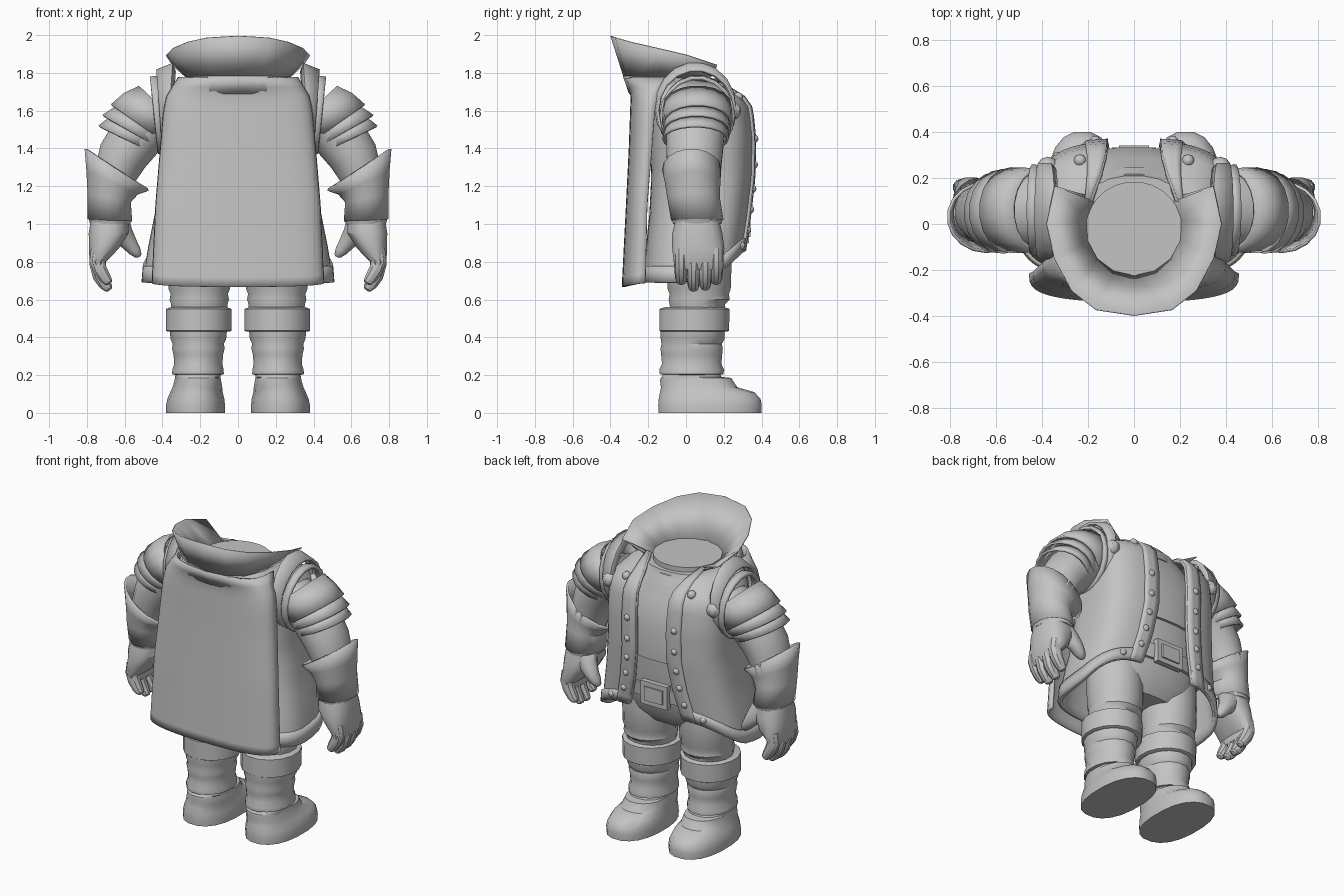
import bpy, bmesh, math
from math import sin, cos, pi, radians, asin

grey = bpy.data.materials.new("light_grey")
grey.diffuse_color = (0.55, 0.55, 0.55, 1)


def finish(name, bm, mirror=False, thick=0):
    bmesh.ops.recalc_face_normals(bm, faces=bm.faces)
    me = bpy.data.meshes.new(name)
    bm.to_mesh(me)
    bm.free()
    me.materials.append(grey)
    ob = bpy.data.objects.new(name, me)
    bpy.context.collection.objects.link(ob)
    if mirror:
        m = ob.modifiers.new("Mirror", 'MIRROR')
        m.merge_threshold = 0.002
    if thick:
        s = ob.modifiers.new("Solidify", 'SOLIDIFY')
        s.thickness, s.offset = thick, 0
    return ob


def spow(v, p):
    return math.copysign(abs(v) ** p, v)


def tube(name, secs, n=16, p=1, mirror=True, thick=0, caps=True):
    """Loft of rings (x, y, z, rx, ry, tilt about the y axis in degrees)."""
    bm, rings = bmesh.new(), []
    for s in secs:
        x, y, z, rx, ry = s[:5]
        t = radians(s[5]) if len(s) > 5 else 0
        ring = []
        for i in range(n):
            a = 2 * pi * (i + .5) / n
            d = rx * spow(cos(a), p)
            ring.append(bm.verts.new((x + d * cos(t), y + ry * spow(sin(a), p), z + d * sin(t))))
        rings.append(ring)
    for a, b in zip(rings, rings[1:]):
        for i in range(n):
            j = (i + 1) % n
            bm.faces.new((a[i], a[j], b[j], b[i]))
    if caps and not thick:
        bm.faces.new(rings[0])
        bm.faces.new(rings[-1])
    return finish(name, bm, mirror, thick)


def sheet(name, f, nu, nv, thick, u=(0, 1), v=(0, 1)):
    """Mirrored sheet from a function of u and v."""
    bm = bmesh.new()
    g = [[bm.verts.new(f(u[0] + (u[1] - u[0]) * i / nu, v[0] + (v[1] - v[0]) * j / nv))
          for j in range(nv + 1)] for i in range(nu + 1)]
    for i in range(nu):
        for j in range(nv):
            bm.faces.new((g[i][j], g[i + 1][j], g[i + 1][j + 1], g[i][j + 1]))
    return finish(name, bm, True, thick)


def look(table, z):
    """Linear interpolation in rows (z, a, b, ...)."""
    if z <= table[0][0]:
        return table[0][1:]
    for r, s in zip(table, table[1:]):
        if z <= s[0]:
            t = (z - r[0]) / (s[0] - r[0])
            return [a + (b - a) * t for a, b in zip(r[1:], s[1:])]
    return table[-1][1:]


def stud(name, pos, r):
    bm = bmesh.new()
    bmesh.ops.create_uvsphere(bm, u_segments=10, v_segments=6, radius=r)
    bmesh.ops.translate(bm, verts=bm.verts, vec=pos)
    finish(name, bm, True)


def box(name, c, s):
    bm = bmesh.new()
    bmesh.ops.create_cube(bm, size=1)
    bmesh.ops.scale(bm, verts=bm.verts, vec=s)
    bmesh.ops.translate(bm, verts=bm.verts, vec=c)
    finish(name, bm)


# legs and boots
tube("thigh", [(.205, .06, .54, .15, .145), (.205, .06, .575, .152, .15), (.205, .07, .6, .16, .165),
               (.205, .07, .63, .155, .16), (.205, .07, .655, .165, .17), (.205, .07, .8, .168, .175),
               (.2, .07, .95, .17, .17)])
tube("knee_band", [(.208, .043, .43, .165, .18), (.208, .043, .435, .177, .188), (.208, .045, .55, .177, .19),
                   (.208, .045, .56, .15, .16)], 16)
tube("boot_shaft", [(.212, .03, .2, .12, .14), (.212, .03, .205, .14, .172), (.212, .03, .23, .138, .174),
                    (.21, .03, .26, .13, .16), (.21, .03, .31, .134, .165), (.21, .03, .34, .142, .168),
                    (.21, .03, .365, .138, .163), (.21, .035, .39, .15, .172), (.21, .035, .44, .155, .174)])
tube("boot_foot", [(.225, .127, 0, .157, .275), (.225, .127, .04, .158, .277), (.223, .125, .075, .152, .272),
                   (.22, .112, .11, .14, .252), (.215, .07, .135, .133, .205), (.213, .056, .17, .125, .195),
                   (.213, .053, .185, .122, .19), (.212, .03, .19, .122, .16), (.212, .03, .21, .12, .15)], 20, .85)

# torso, vest, neck, belt
tube("torso", [(0, .06, .74, .25, .14), (0, .06, .82, .36, .2), (0, .07, .95, .37, .22), (0, .08, 1.1, .36, .23),
               (0, .08, 1.3, .37, .235)], 24, .85, False)
tube("vest", [(0, .08, 1.2, .37, .25), (0, .08, 1.4, .385, .255), (0, .06, 1.58, .36, .23),
              (0, .02, 1.7, .3, .2), (0, 0, 1.74, .24, .21)], 24, .85, False)
tube("neck", [(0, .01, 1.66, .25, .24), (0, -.01, 1.72, .235, .23), (0, -.02, 1.73, .21, .205),
              (0, -.02, 1.77, .21, .205)], 24, 1, False)
tube("belt", [(0, .07, .93, .375, .235), (0, .075, 1.02, .372, .24)], 24, .85, False)
box("buckle", (0, .315, .975), (.19, .035, .15))
box("buckle_plate", (0, .333, .975), (.13, .018, .09))

# long open coat: z, half width, front y, back y, opening half width
COAT = [(.69, .49, .29, -.22, .2), (.78, .483, .295, -.215, .2), (.86, .47, .3, -.205, .19),
        (1.05, .432, .325, -.185, .14), (1.25, .405, .346, -.175, .11), (1.45, .405, .35, -.185, .11),
        (1.6, .4, .335, -.2, .115), (1.65, .385, .32, -.2, .115), (1.7, .35, .25, -.21, .125),
        (1.77, .25, .12, -.23, .18)]


def coat(u, v, o=0.0):
    hem = .69 + .17 * max(0, cos(u * pi)) ** 1.5
    z = hem + v * (1.77 - hem)
    rx, yf, yb, xo = look(COAT, z)
    a0 = asin((xo / rx) ** (1 / .6))
    a = a0 + u * (pi - a0)
    x = 0 if u > .9999 else (rx + o) * abs(sin(a)) ** .6
    return (x, (yf + yb) / 2 + ((yf - yb) / 2 + o) * spow(cos(a), .6), z)


sheet("coat", coat, 26, 18, .018)
sheet("coat_front_trim", lambda u, v: coat(u, v, .01), 3, 18, .026, u=(0, .07))
sheet("coat_hem_trim", lambda u, v: coat(u, v, .008), 26, 2, .026, v=(0, .08))
for k in (.12, .24, .36, .5, .65):
    stud("coat_rivet", coat(.035, k, .016), .022)
stud("hem_rivet", coat(.12, .045, .015), .022)
stud("lapel_rivet", (.235, .275, 1.67), .028)
stud("shoulder_button", (.375, .245, 1.6), .048)

# cape: z, half width, centre y, edge y
CAPE = [(.67, .45, -.332, -.215), (1.1, .43, -.31, -.205), (1.4, .405, -.295, -.18), (1.6, .388, -.288, -.165),
        (1.68, .37, -.285, -.15), (1.72, .345, -.29, -.13), (1.745, .33, -.318, -.11), (1.775, .31, -.32, -.08)]


def cape(u, v):
    a = u * pi / 2
    z = .667 + .02 * u * u + v * (1.775 - .667 - .02 * u * u)
    w, yc, ye = look(CAPE, z)
    return (w * sin(a) ** .8, ye - (ye - yc) * max(0, cos(a)) ** .6, z)


sheet("cape", cape, 12, 22, .016)

# flared collar: coarse outer shell and an inner funnel down to the neck
TOP = [(0, -.397, 1.995), (.165, -.372, 1.985), (.27, -.29, 1.962), (.345, -.15, 1.93), (.38, 0, 1.895),
       (.345, .165, 1.84)]
LOW = [(0, -.33, 1.785), (.13, -.315, 1.785), (.22, -.25, 1.78), (.265, -.13, 1.775), (.265, 0, 1.77),
       (.19, .12, 1.755)]


def collar(u, v):
    i = round(u * 5)
    return [a + (b - a) * v for a, b in zip(LOW[i], TOP[i])]


def funnel(u, v):
    i = round(u * 5)
    a = u * radians(125)
    neck = (.207 * sin(a), -.02 - .203 * cos(a), 1.765)
    return [p + (q - p) * v for p, q in zip(neck, TOP[i])]


def yoke(u, v):
    x, y, z = LOW[round(u * 5)]
    return (x * (1.2 - .2 * v), y * (.9 + .1 * v), 1.69 + (z - 1.69) * v)


sheet("collar_outside", collar, 5, 1, .006)
sheet("collar_inside", funnel, 5, 1, .006)
sheet("shoulder_yoke", yoke, 5, 1, .01)

# shoulder arches
tube("shoulder_arch_inner", [(.35, .05, 1.61, .2, .195, 94), (.365, .05, 1.615, .235, .21, 94),
                             (.415, .055, 1.6, .215, .205, 86)], 18, thick=.016)
tube("shoulder_arch_outer", [(.405, .06, 1.58, .2, .185, 86), (.445, .06, 1.575, .2, .19, 84)], 18, thick=.02)

# sleeve and layered shoulder plates
tube("sleeve", [(.36, .06, 1.56, .13, .16, 68), (.46, .06, 1.53, .135, .16, 48), (.54, .05, 1.46, .145, .155, 38),
                (.61, .045, 1.36, .135, .15, 28), (.65, .045, 1.26, .115, .14, 18), (.68, .05, 1.12, .1, .12, 5)])
tube("shoulder_plate_1", [(.415, .06, 1.63, .145, .175, 42), (.475, .06, 1.585, .165, .178, 39),
                          (.535, .06, 1.535, .165, .18, 35)], 18, thick=.014)
tube("shoulder_plate_2", [(.52, .06, 1.545, .14, .165, 36), (.57, .055, 1.49, .168, .178, 30)], 18, thick=.014)
tube("shoulder_plate_3", [(.55, .055, 1.495, .14, .162, 33), (.6, .05, 1.45, .152, .17, 26)], 18, thick=.014)

# gauntlets and hands
tube("gauntlet", [(.64, .03, 1.29, .2, .15, 33), (.665, .035, 1.22, .145, .14, 24), (.682, .04, 1.14, .112, .132, 12),
                  (.678, .06, 1.02, .113, .132, 3)], 18, thick=.014)
tube("wrist_band", [(.678, .06, 1.0, .108, .128, 2), (.678, .06, 1.03, .117, .135, 2)], 18)
tube("palm", [(.68, .06, 1.03, .1, .115), (.685, .06, .95, .107, .135), (.71, .065, .87, .08, .14),
              (.742, .065, .8, .045, .132), (.735, .065, .76, .035, .12), (.73, .065, .75, .02, .1)], 16, .8)
for y, dz in ((-.025, .035), (.04, 0), (.102, .005), (.16, .035)):
    tube("finger", [(.735, y, .87, .045, .036), (.747, y, .79 + dz / 2, .042, .038, -8),
                    (.732, y, .725 + dz, .04, .037, -25), (.705, y, .68 + dz, .034, .033, -32),
                    (.685, y, .656 + dz, .024, .024, -35), (.678, y, .65 + dz, .012, .012, -35)], 10)
tube("thumb", [(.65, .11, 1.0, .08, .065, -10), (.61, .135, .94, .06, .056, -30), (.575, .15, .895, .044, .045, -30),
               (.545, .152, .855, .033, .036, -30), (.528, .152, .832, .02, .022, -30),
               (.522, .152, .826, .01, .01, -30)], 12)

# smooth shading with sharp creases
bpy.ops.object.select_all(action='DESELECT')
for ob in bpy.context.scene.objects:
    ob.select_set(True)
    bpy.context.view_layer.objects.active = ob
bpy.ops.object.shade_smooth_by_angle(angle=radians(32))
